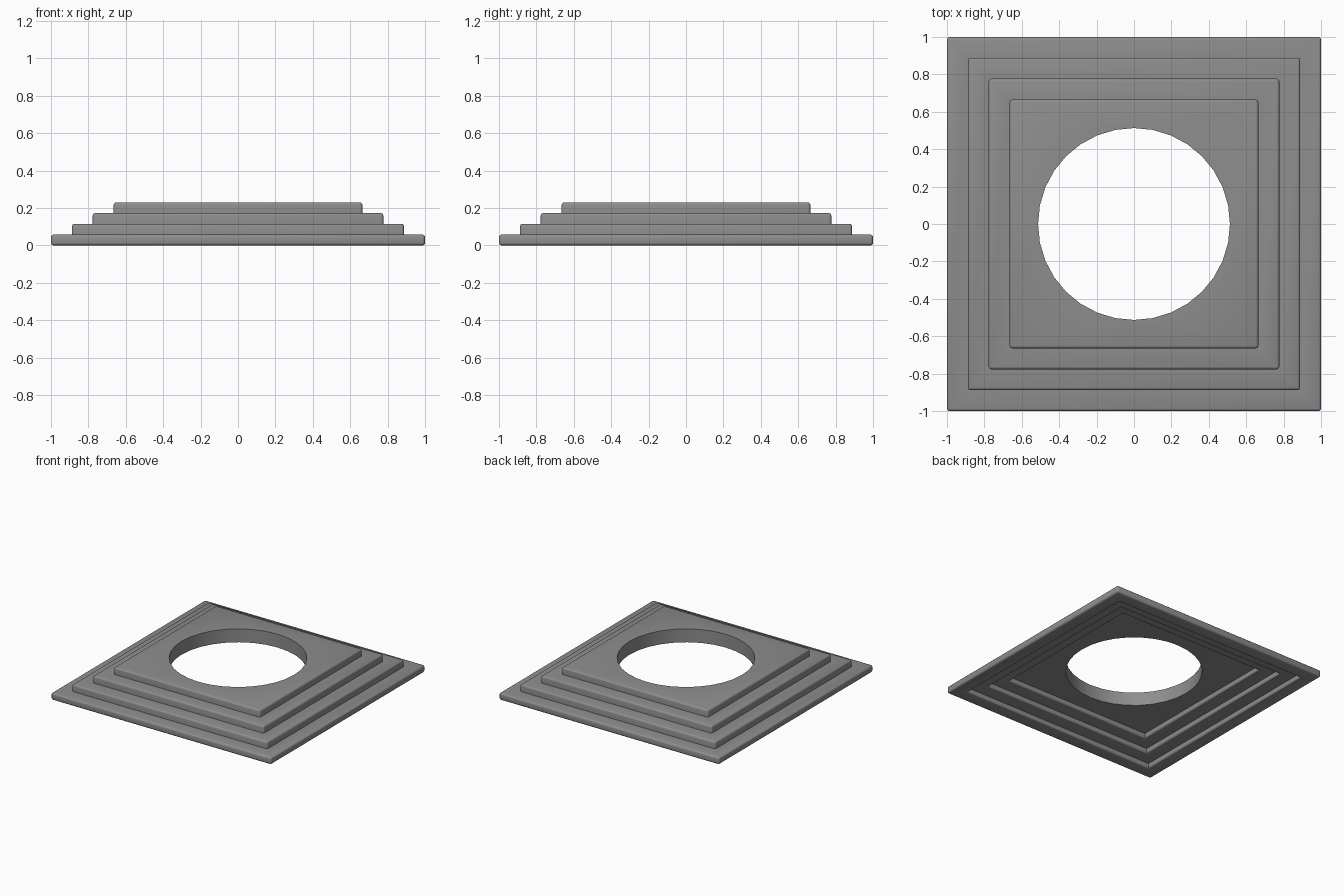
import bpy, bmesh, math

cube = bpy.data.objects.get("Cube")
if cube:
    bpy.data.objects.remove(cube)

STEPS = [1.0, 0.888, 0.777, 0.665]      # half widths of the square tiers
TOPS = [0.058, 0.115, 0.173, 0.23]      # tread heights
UNDERS = [0.0, 0.04, 0.08, 0.12]        # stepped recess heights
HOLE_R, HOLE_SIDES = 0.513, 32

bm = bmesh.new()


def ring(radius, z, count):
    """Closed loop of vertices, starting on a diagonal."""
    return [bm.verts.new((radius * math.cos(a), radius * math.sin(a), z))
            for a in (math.pi / 4 + math.tau * i / count for i in range(count))]


def square(half, z):
    return ring(half * math.sqrt(2), z, 4)


def bridge(a, b):
    n = len(a)
    for i in range(n):
        j = (i + 1) % n
        bm.faces.new((a[i], a[j], b[j], b[i]))


def plate_with_hole(outer, circle):
    """Fill between a square and a circle with one face per side."""
    q = len(circle) // 4
    for i in range(4):
        arc = [circle[(i * q + k) % len(circle)] for k in range(q + 1)]
        bm.faces.new([outer[i], outer[(i + 1) % 4]] + arc[::-1])


# Stepped outside: riser then tread for every tier
loops = []
for half, low, high in zip(STEPS, [0.0] + TOPS, TOPS):
    loops += [square(half, low), square(half, high)]
# Stepped recess underneath
recess = [loops[0]]
for half, low, high in zip(STEPS[1:], UNDERS, UNDERS[1:]):
    recess += [square(half, low), square(half, high)]
for chain in (loops, recess):
    for a, b in zip(chain, chain[1:]):
        bridge(a, b)

# Round opening through the top tier
hole_top = ring(HOLE_R, TOPS[-1], HOLE_SIDES)
hole_low = ring(HOLE_R, UNDERS[-1], HOLE_SIDES)
plate_with_hole(loops[-1], hole_top)
plate_with_hole(recess[-1], hole_low)
bridge(hole_top, hole_low)
bmesh.ops.recalc_face_normals(bm, faces=bm.faces)

# Round the outward step edges, leaving the opening crisp
hole_verts = set(hole_top + hole_low)
edges = [e for e in bm.edges if not hole_verts & set(e.verts)
         and e.calc_face_angle_signed() > 0.5]
bmesh.ops.bevel(bm, geom=edges, offset=0.014, segments=3, profile=0.5,
                affect='EDGES', clamp_overlap=True)

mesh = bpy.data.meshes.new("stepped_base")
bm.to_mesh(mesh)
bm.free()
base = bpy.data.objects.new("stepped_base", mesh)
bpy.context.collection.objects.link(base)

# Single grey finish
grey = bpy.data.materials.new("mid_grey")
grey.use_nodes = True
color = (0.27, 0.27, 0.27, 1.0)
grey.diffuse_color = color
grey.node_tree.nodes["Principled BSDF"].inputs["Base Color"].default_value = color
mesh.materials.append(grey)

bpy.ops.object.select_all(action='DESELECT')
base.select_set(True)
bpy.context.view_layer.objects.active = base
bpy.ops.object.shade_smooth_by_angle(angle=math.radians(50))
